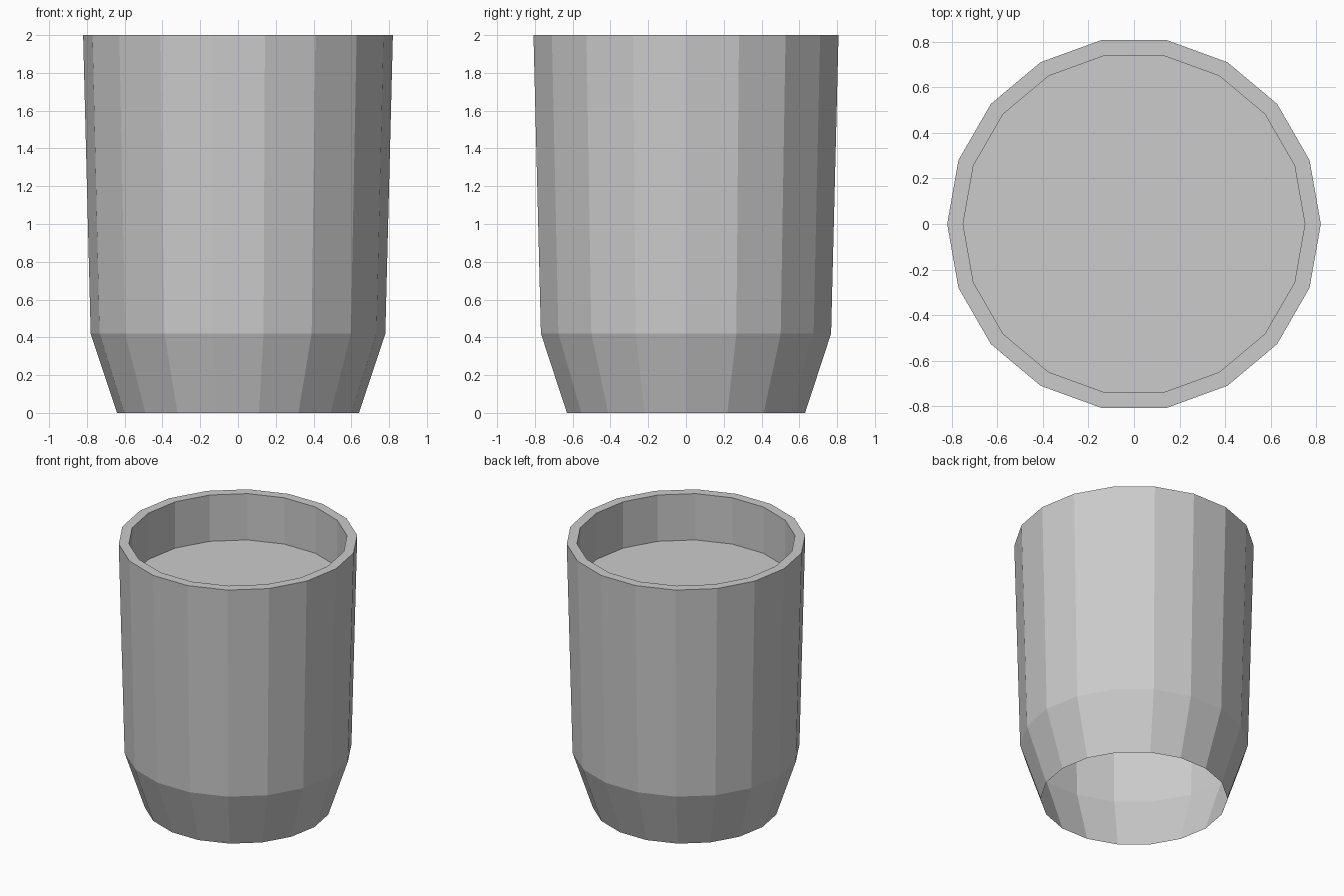
import bpy, bmesh
from math import cos, sin, tau

SIDES = 18
SOIL_Z = 1.65
INNER_R = 0.75

cube = bpy.data.objects.get("Cube")
if cube:
    bpy.data.objects.remove(cube, do_unlink=True)

# One plain grey for the whole model
grey = bpy.data.materials.new("plain_grey")
grey.use_nodes = True
colour = (0.6, 0.6, 0.6, 1)
grey.diffuse_color = colour
bsdf = next(n for n in grey.node_tree.nodes if n.type == 'BSDF_PRINCIPLED')
bsdf.inputs["Base Color"].default_value = colour


def ring(bm, radius, z):
    return [bm.verts.new((radius * cos(tau * i / SIDES), radius * sin(tau * i / SIDES), z))
            for i in range(SIDES)]


def finish(bm, name):
    mesh = bpy.data.meshes.new(name)
    bm.to_mesh(mesh)
    bm.free()
    mesh.materials.append(grey)
    obj = bpy.data.objects.new(name, mesh)
    bpy.context.collection.objects.link(obj)
    return obj


# Pot: tapered foot, tall wall, flat rim and inner lip, open underneath
profile = [(0.64, 0), (0.78, 0.42), (0.82, 2), (INNER_R, 2), (INNER_R, SOIL_Z)]
bm = bmesh.new()
rings = [ring(bm, r, z) for r, z in profile]
for low, high in zip(rings, rings[1:]):
    for i in range(SIDES):
        j = (i + 1) % SIDES
        bm.faces.new((low[i], low[j], high[j], high[i]))
finish(bm, "pot")

# Flat filling inside the lip
bm = bmesh.new()
bm.faces.new(ring(bm, INNER_R, SOIL_Z))
finish(bm, "soil")
